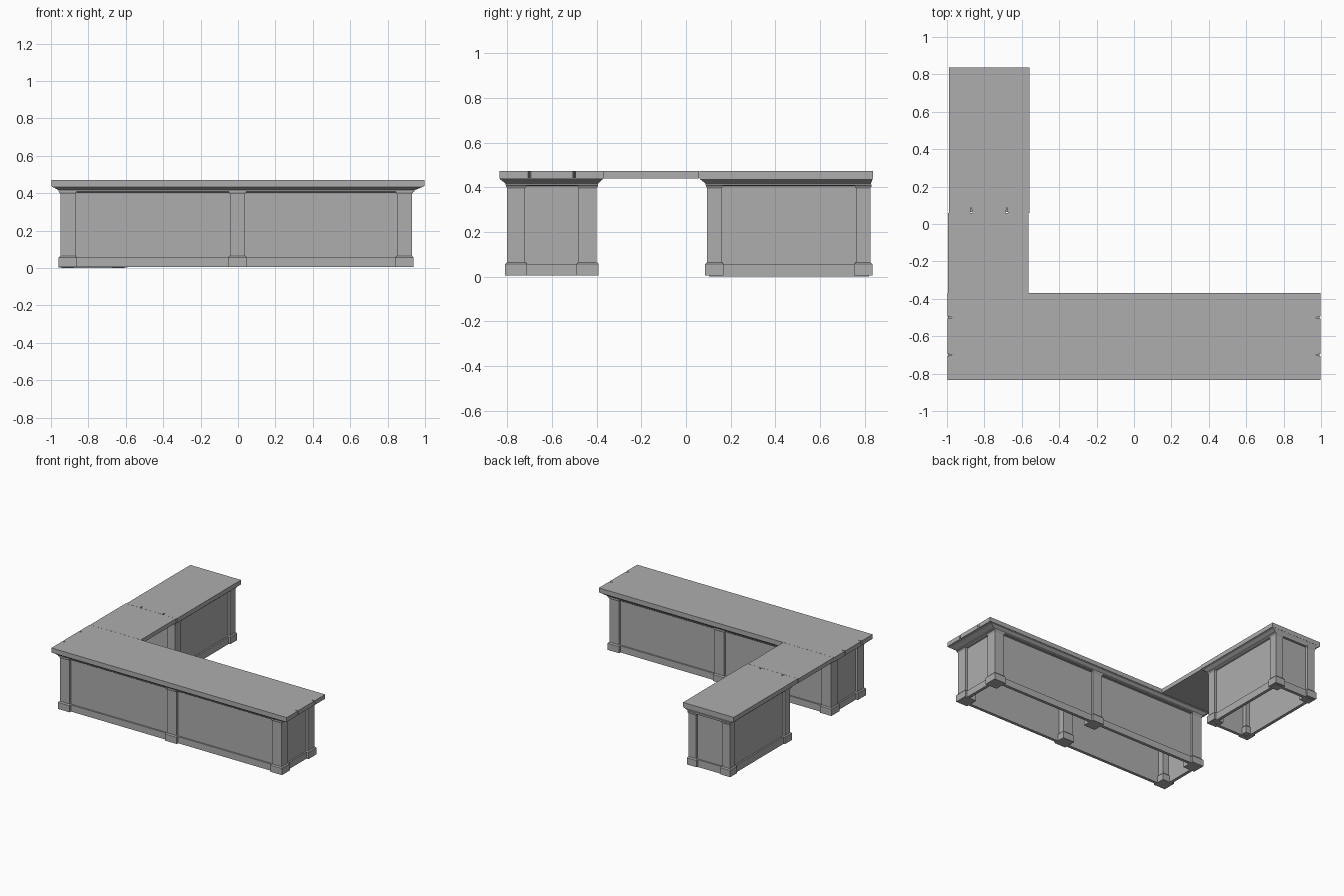
import bpy
import bmesh

cube = bpy.data.objects.get("Cube")
if cube:
    bpy.data.objects.remove(cube, do_unlink=True)

grey = bpy.data.materials.new("plain_grey")
grey.use_nodes = True
grey.diffuse_color = (0.42, 0.42, 0.42, 1)
grey.node_tree.nodes["Principled BSDF"].inputs["Base Color"].default_value = grey.diffuse_color


def finish(name, bm):
    bmesh.ops.recalc_face_normals(bm, faces=bm.faces)
    mesh = bpy.data.meshes.new(name)
    bm.to_mesh(mesh)
    bm.free()
    mesh.materials.append(grey)
    bpy.context.collection.objects.link(bpy.data.objects.new(name, mesh))


def stack(name, rings):
    """Closed solid through rectangles (x0, x1, y0, y1) at rising heights."""
    bm = bmesh.new()
    loops = [[bm.verts.new(p) for p in ((a, c, z), (b, c, z), (b, d, z), (a, d, z))]
             for (a, b, c, d), z in rings]
    for low, high in zip(loops, loops[1:]):
        for i in range(4):
            j = (i + 1) % 4
            bm.faces.new((low[i], low[j], high[j], high[i]))
    bm.faces.new(loops[0][::-1])
    bm.faces.new(loops[-1])
    finish(name, bm)


def slab(name, outline, z0, z1):
    bm = bmesh.new()
    face = bm.faces.new([bm.verts.new((x, y, z0)) for x, y in outline])
    top = bmesh.ops.extrude_face_region(bm, geom=[face])["geom"]
    for v in top:
        if isinstance(v, bmesh.types.BMVert):
            v.co.z = z1
    finish(name, bm)


def grow(r, d):
    return (r[0] - d, r[1] + d, r[2] - d, r[3] + d)


def blend(r, s, t):
    return tuple(a + (b - a) * t for a, b in zip(r, s))


def post(name, r, z0):
    # plinth, shaft and small flared cap in one piece
    stack(name, [(grow(r, 0.009), z0), (grow(r, 0.009), 0.056), (grow(r, 0.002), 0.064),
                 (r, 0.064), (r, 0.395), (grow(r, 0.006), 0.405), (grow(r, 0.006), 0.412)])


def walls(name, r, thick, z0, z1):
    x0, x1, y0, y1 = r
    sides = {"front": (x0, x1, y0, y0 + thick), "back": (x0, x1, y1 - thick, y1),
             "right": (x0, x0 + thick, y0, y1), "left": (x1 - thick, x1, y0, y1)}
    for side, rect in sides.items():
        stack(f"{name}_{side}", [(rect, z0), (rect, z1)])


def cabinet(name, body, top, size, z0, panel_z0, middle=None):
    x0, x1, y0, y1 = body
    # corner posts and optional middle posts
    columns = [("right", x0, x0 + size), ("left", x1 - size, x1)]
    if middle is not None:
        columns.append(("middle", middle - size / 2, middle + size / 2))
    for side, a, b in columns:
        post(f"{name}_front_{side}_post", (a, b, y0, y0 + size), z0)
        post(f"{name}_back_{side}_post", (a, b, y1 - size, y1), z0)
    # recessed panels with a skirting rail
    walls(f"{name}_panel", grow(body, -0.018), 0.012, panel_z0, 0.41)
    walls(f"{name}_skirting", grow(body, -0.007), 0.02, panel_z0, 0.056)
    # stepped crown moulding under the worktop
    profile = [(0, 0.405), (0.2, 0.41), (0.2, 0.416), (0.7, 0.43), (0.9, 0.434), (0.9, 0.441)]
    stack(f"{name}_crown", [(blend(body, top, t), z) for t, z in profile])


def notch(x, y, dx, dy):
    """Small V cut into a worktop edge, pointing along (dx, dy)."""
    w = 0.2
    return [(x + dy * w, y - dx * w), (x + dx, y + dy), (x - dy * w, y + dx * w)]


# long front desk
front_top = (-0.998, 0.998, -0.835, -0.37)
cabinet("front_desk", (-0.95, 0.93, -0.80, -0.40), front_top, 0.08, 0.005, 0.005, -0.003)
x0, x1, y0, y1 = front_top
outline = [(x0, y0), (x1, y0)]
for y in (-0.70, -0.50):
    outline += notch(x1, y, -0.03, 0)[::-1]
outline += [(x1, y1), (x0, y1)]
for y in (-0.50, -0.70):
    outline += notch(x0, y, 0.03, 0)[::-1]
slab("front_worktop", outline, 0.439, 0.472)

# rear return desk
rear_top = (-0.99, -0.56, 0.06, 0.836)
cabinet("rear_desk", (-0.95, -0.60, 0.095, 0.825), rear_top, 0.064, 0.004, 0.0)
x0, x1, y0, y1 = rear_top
outline = [(x0, y0)]
for x in (-0.87, -0.68):
    outline += notch(x, y0, 0, 0.03)[::-1]
outline += [(x1, y0), (x1, y1), (x0, y1)]
slab("rear_worktop", outline, 0.439, 0.472)

# bridge joining both worktops
bridge = (-0.995, -0.565, -0.369, 0.059)
stack("bridge_worktop", [(bridge, 0.44), (bridge, 0.472)])
